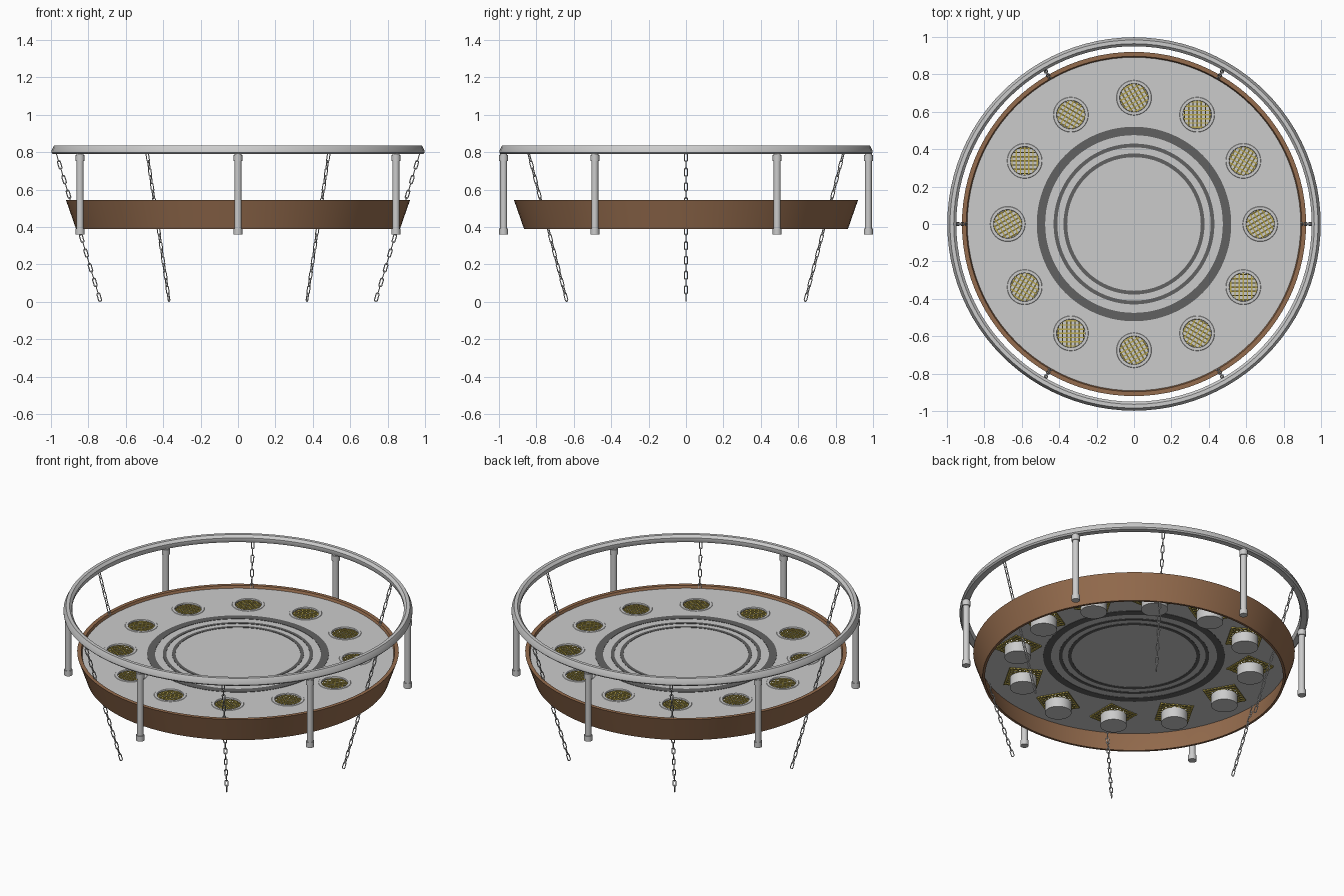
import bpy, bmesh, math
from math import sin, cos, pi, radians
from mathutils import Matrix, Vector

if "Cube" in bpy.data.objects:
    bpy.data.objects.remove(bpy.data.objects["Cube"])


def material(name, rgb):
    m = bpy.data.materials.new(name)
    m.diffuse_color = (*rgb, 1)
    m.use_nodes = True
    m.node_tree.nodes["Principled BSDF"].inputs["Base Color"].default_value = m.diffuse_color
    return m


BROWN = material("copper brown", (0.30, 0.15, 0.075))
YELLOW = material("brass yellow", (0.50, 0.40, 0.08))
DARK = material("dark grey", (0.12, 0.12, 0.12))


def finish(name, bm, mat=None, smooth=True):
    bmesh.ops.recalc_face_normals(bm, faces=bm.faces)
    me = bpy.data.meshes.new(name)
    bm.to_mesh(me)
    bm.free()
    ob = bpy.data.objects.new(name, me)
    bpy.context.collection.objects.link(ob)
    if mat:
        me.materials.append(mat)
    if smooth:
        bpy.ops.object.select_all(action='DESELECT')
        bpy.context.view_layer.objects.active = ob
        ob.select_set(True)
        bpy.ops.object.shade_smooth_by_angle(angle=radians(30))
    return ob


def lathe(bm, profile, segs, centre=(0, 0)):
    # closed ring swept from an (r, z) outline
    rings = []
    for i in range(segs):
        a = 2 * pi * i / segs
        rings.append([bm.verts.new((centre[0] + r * cos(a), centre[1] + r * sin(a), z)) for r, z in profile])
    n = len(profile)
    for i in range(segs):
        p, q = rings[i], rings[(i + 1) % segs]
        for j in range(n):
            k = (j + 1) % n
            bm.faces.new((p[j], q[j], q[k], p[k]))


def cylinder(bm, x, y, z0, z1, r, segs):
    bmesh.ops.create_cone(bm, cap_ends=True, segments=segs, radius1=r, radius2=r, depth=z1 - z0,
                          matrix=Matrix.Translation((x, y, (z0 + z1) / 2)))


# top rail
bm = bmesh.new()
lathe(bm, [(0.950, 0.805), (0.957, 0.79), (0.990, 0.79), (0.998, 0.798),
           (0.998, 0.808), (0.984, 0.835), (0.964, 0.835), (0.950, 0.820)], 96)
finish("top_rail", bm)

# tapered band
bm = bmesh.new()
lathe(bm, [(0.866, 0.39), (0.92, 0.545), (0.897, 0.545), (0.891, 0.53), (0.852, 0.39)], 96)
finish("tapered_band", bm, BROWN)

# deck plate with twelve round openings
HOLES = [(0.675 * cos(i * pi / 6), 0.675 * sin(i * pi / 6), i * pi / 6) for i in range(12)]
bm = bmesh.new()
cylinder(bm, 0, 0, 0.522, 0.53, 0.892, 96)
deck = finish("deck_plate", bm, smooth=False)
bm = bmesh.new()
for x, y, a in HOLES:
    cylinder(bm, x, y, 0.48, 0.58, 0.075, 32)
cutter = finish("hole_cutter", bm, smooth=False)
cutter.hide_render = True
mod = deck.modifiers.new("holes", 'BOOLEAN')
mod.operation = 'DIFFERENCE'
mod.solver = 'EXACT'
mod.object = cutter
bpy.context.view_layer.objects.active = deck
bpy.ops.object.modifier_apply(modifier=mod.name)
bpy.data.objects.remove(cutter)

# dark concentric rings, showing on both faces of the deck
for name, r0, r1 in (("outer_ring", 0.475, 0.52), ("middle_ring", 0.41, 0.43), ("inner_ring", 0.357, 0.377)):
    bm = bmesh.new()
    lathe(bm, [(r0, 0.52), (r1, 0.52), (r1, 0.532), (r0, 0.532)], 80)
    finish(name, bm, DARK)

# opening trims, wire grilles and cans under the deck
trim, grille, cans = bmesh.new(), bmesh.new(), bmesh.new()
HALF, N = 0.09, 9
for x, y, a in HOLES:
    lathe(trim, [(0.075, 0.529), (0.095, 0.529), (0.092, 0.532), (0.077, 0.532)], 32, (x, y))
    place = Matrix.Translation((x, y, 0)) @ Matrix.Rotation(a - pi / 3, 4, 'Z')
    for k in range(N):
        t = -HALF + 2 * HALF * k / (N - 1)
        w = 0.012 if k in (0, N - 1) else 0.007
        for turn in (0, pi / 2):
            bmesh.ops.create_cube(grille, size=1, matrix=place @ Matrix.Rotation(turn, 4, 'Z')
                                  @ Matrix.Translation((0, t, 0.514 if turn else 0.511))
                                  @ Matrix.Diagonal((2 * HALF + 0.01, w, 0.006, 1)))
    cylinder(cans, x, y, 0.445, 0.507, 0.076, 32)
finish("opening_trims", trim)
finish("wire_grilles", grille, YELLOW, False)
finish("speaker_cans", cans)

# posts with end sleeves
for i in range(6):
    a = pi / 6 + i * pi / 3
    x, y = 0.975 * cos(a), 0.975 * sin(a)
    bm = bmesh.new()
    cylinder(bm, x, y, 0.37, 0.795, 0.019, 16)
    cylinder(bm, x, y, 0.36, 0.393, 0.024, 16)
    cylinder(bm, x, y, 0.752, 0.785, 0.024, 16)
    finish("post_%d" % (i + 1), bm)


def link(bm, mat, major=0.008, minor=0.003, stretch=0.015, n=16, m=6):
    # stretched torus, long along local z
    rings = []
    for i in range(n):
        a = 2 * pi * (i + 0.5) / n
        off = stretch if sin(a) > 0 else -stretch
        ring = []
        for j in range(m):
            b = 2 * pi * j / m
            r = major + minor * cos(b)
            ring.append(bm.verts.new(mat @ Vector((r * cos(a), minor * sin(b), r * sin(a) + off))))
        rings.append(ring)
    for i in range(n):
        p, q = rings[i], rings[(i + 1) % n]
        for j in range(m):
            k = (j + 1) % m
            bm.faces.new((p[j], q[j], q[k], p[k]))


# chains leaning inward from the rail to the ground
LINKS = 20
for c in range(6):
    bm = bmesh.new()
    spin = Matrix.Rotation(c * pi / 3, 4, 'Z')
    low, high = Vector((0.742, 0, 0.0255)), Vector((0.965, 0, 0.772))
    lean = Matrix.Rotation(math.atan2(high.x - low.x, high.z - low.z), 4, 'Y')
    for k in range(LINKS):
        p = low.lerp(high, k / (LINKS - 1))
        link(bm, spin @ Matrix.Translation(p) @ lean @ Matrix.Rotation(pi / 2 * (k % 2), 4, 'Z'))
    finish("chain_%d" % (c + 1), bm)
